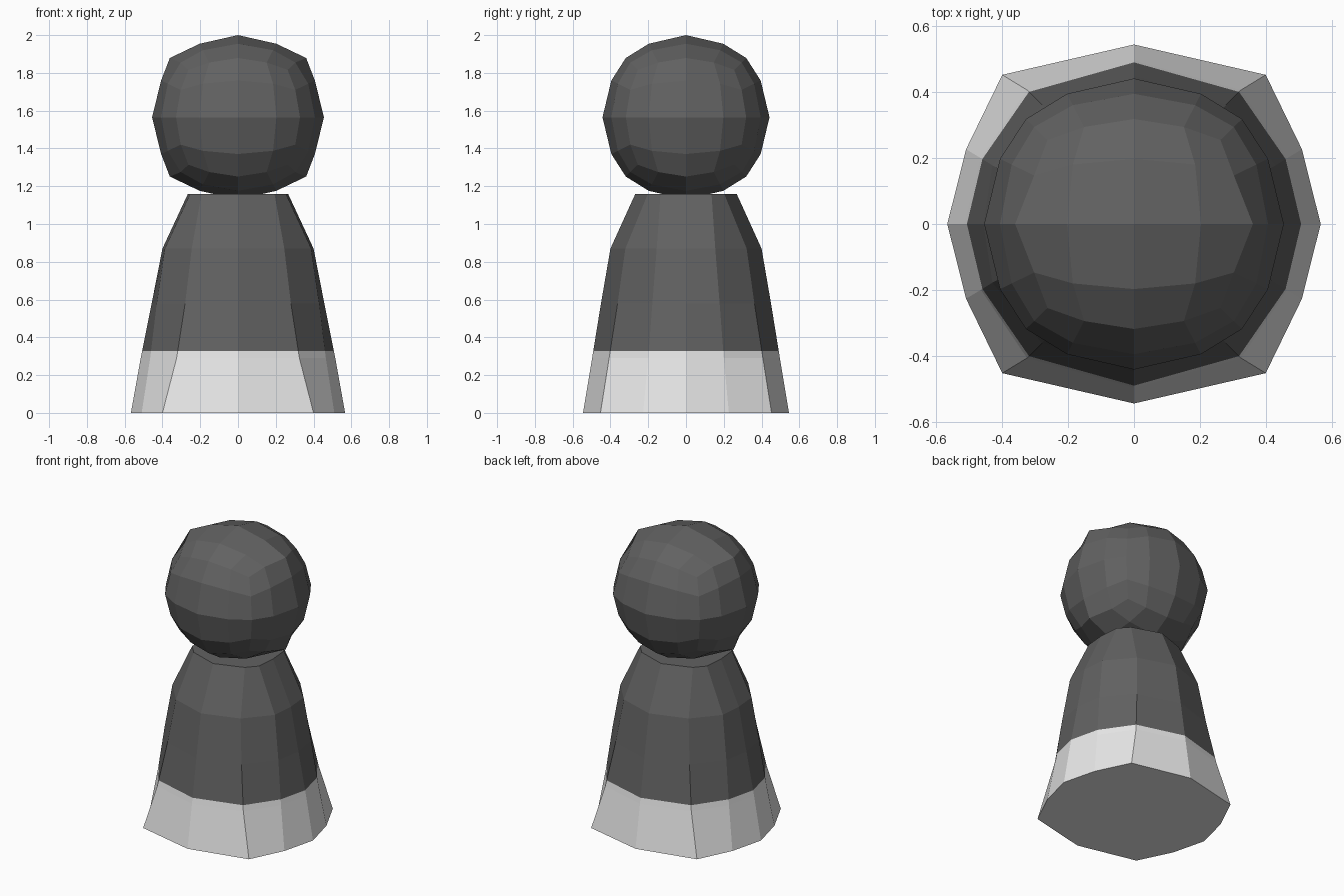
import bpy, bmesh

if "Cube" in bpy.data.objects:
    bpy.data.objects.remove(bpy.data.objects["Cube"])


def material(name, v):
    m = bpy.data.materials.new(name)
    m.diffuse_color = (v, v, v, 1)
    m.use_nodes = True
    m.node_tree.nodes["Principled BSDF"].inputs["Base Color"].default_value = m.diffuse_color
    return m


dark = material("dark grey", 0.12)
light = material("light grey", 0.8)


def finish(bm, name, mats):
    bmesh.ops.recalc_face_normals(bm, faces=bm.faces)
    me = bpy.data.meshes.new(name)
    bm.to_mesh(me)
    bm.free()
    for m in mats:
        me.materials.append(m)
    ob = bpy.data.objects.new(name, me)
    bpy.context.collection.objects.link(ob)
    return ob


# Body: twelve-sided flared rings, each mirrored from one quarter outline
SPLIT = 0.328
LEVELS = [
    (0.00, [(.567, 0), (.51, .227), (.40, .453), (0, .545)]),
    (0.29, [(.515, 0), (.465, .20), (.325, .407), (0, .497)]),
    (0.58, [(.457, 0), (.43, .178), (.28, .362), (0, .45)]),
    (0.87, [(.40, 0), (.387, .155), (.245, .321), (0, .40)]),
    (1.16, [(.265, 0), (.253, .135), (.193, .202), (0, .268)]),
]


def full_ring(q):
    half = q + [(-x, y) for x, y in reversed(q[:-1])]
    return half + [(x, -y) for x, y in reversed(half[1:-1])]


bm = bmesh.new()
rings = [[bm.verts.new((x, y, z)) for x, y in full_ring(q)] for z, q in LEVELS]
for a, b in zip(rings, rings[1:]):
    for i in range(len(a)):
        j = (i + 1) % len(a)
        bm.faces.new((a[i], a[j], b[j], b[i]))
bm.faces.new(rings[0][::-1])
bm.faces.new(rings[-1])
# Cut the colour boundary of the pale hem
bmesh.ops.bisect_plane(bm, geom=bm.verts[:] + bm.edges[:] + bm.faces[:],
                       plane_co=(0, 0, SPLIT), plane_no=(0, 0, 1))
for f in bm.faces:
    f.material_index = 1 if f.calc_center_median().z < SPLIT else 0
finish(bm, "body", [dark, light])

# Head: gridded cube projected onto a ball, cube-edge midpoints pushed out a little
R = (0.455, 0.442, 0.435)
bm = bmesh.new()
bmesh.ops.create_cube(bm, size=2)
bmesh.ops.subdivide_edges(bm, edges=bm.edges[:], cuts=3, use_grid_fill=True)
for v in bm.verts:
    x, y, z = (abs(c) > 0.9 for c in v.co)
    edge_middle = x + y + z == 2 and min(abs(c) for c in v.co) < 0.1
    d = v.co.normalized()
    v.co = [c * r for c, r in zip(d, R)]
    if edge_middle:
        v.co *= 1.02
        if x and z:
            v.co.x *= 1.10
    v.co.z += 1.565
finish(bm, "head", [dark])
